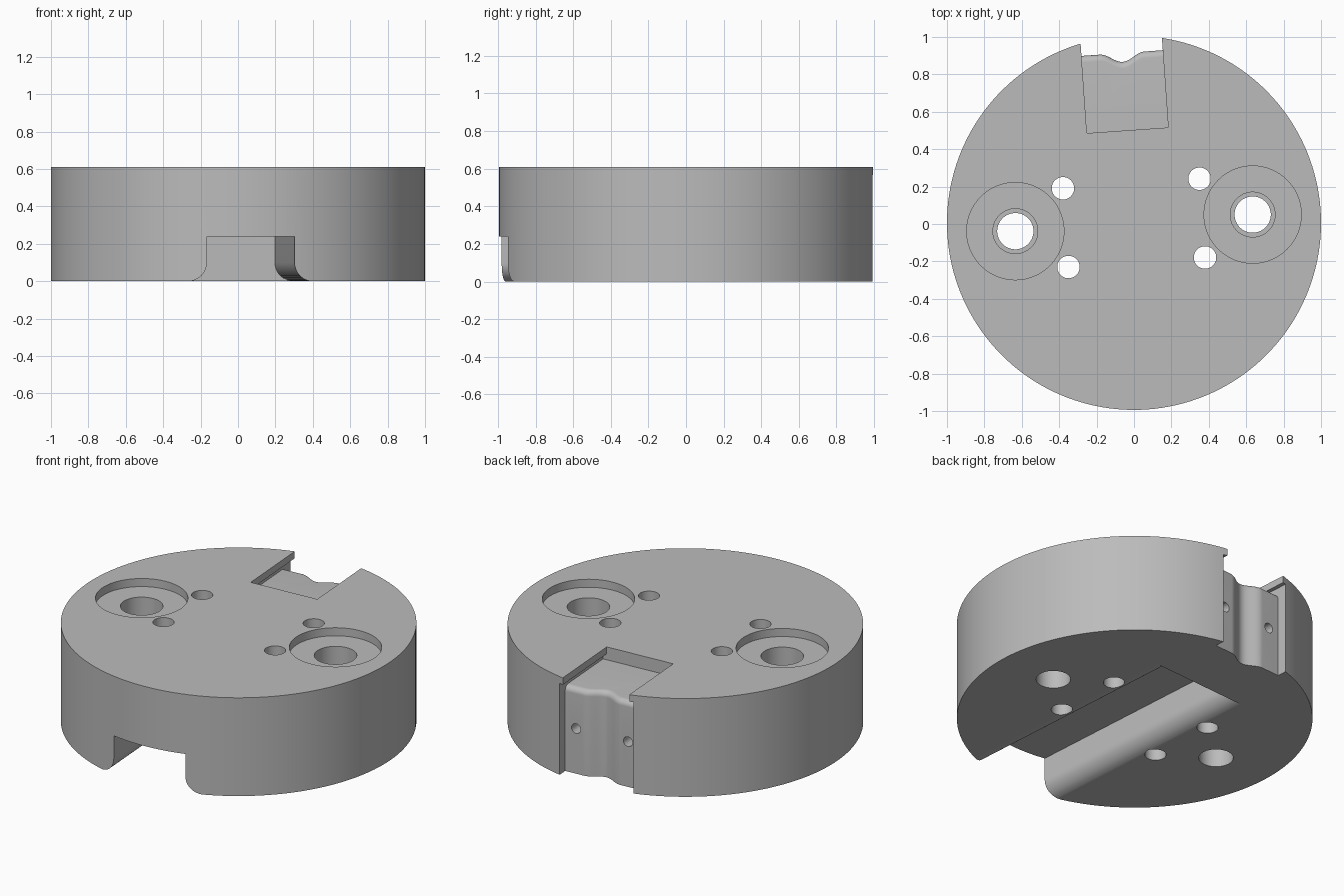
import bpy, bmesh
from math import sin, cos, pi, radians
from mathutils import Matrix

cube = bpy.data.objects.get("Cube")
if cube:
    bpy.data.objects.remove(cube, do_unlink=True)

HEIGHT = 0.61
FLOOR = 0.53          # floor of the top pocket

grey = bpy.data.materials.new("plain grey")
grey.use_nodes = True
grey.diffuse_color = (0.5, 0.5, 0.5, 1)
grey.node_tree.nodes["Principled BSDF"].inputs["Base Color"].default_value = (0.5, 0.5, 0.5, 1)


def loft(name, rings):
    """Closed solid through rings of equal point count."""
    bm = bmesh.new()
    rows = [[bm.verts.new(p) for p in ring] for ring in rings]
    n = len(rows[0])
    for a, b in zip(rows, rows[1:]):
        for i in range(n):
            j = (i + 1) % n
            bm.faces.new((a[i], a[j], b[j], b[i]))
    bm.faces.new(rows[0])
    bm.faces.new(rows[-1])
    bmesh.ops.recalc_face_normals(bm, faces=bm.faces)
    mesh = bpy.data.meshes.new(name)
    bm.to_mesh(mesh)
    bm.free()
    obj = bpy.data.objects.new(name, mesh)
    bpy.context.collection.objects.link(obj)
    return obj


def cylinder(name, x, y, r, z0, z1, n=48):
    ring = [(x + r * cos(2 * pi * i / n), y + r * sin(2 * pi * i / n)) for i in range(n)]
    return loft(name, [[(px, py, z) for px, py in ring] for z in (z0, z1)])


def box(name, half_width, y0, y1, z0, z1):
    ring = [(-half_width, y0), (half_width, y0), (half_width, y1), (-half_width, y1)]
    return loft(name, [[(x, y, z) for x, y in ring] for z in (z0, z1)])


body = cylinder("disc_body", 0, 0, 1, 0, HEIGHT, 160)
cutters = []

# Counterbored bolt holes and the four pin holes
for s in (-1, 1):
    x = 0.636 * s
    cutters += [cylinder("bore_cutter", x, 0, 0.26, HEIGHT - 0.05, 1, 96),
                cylinder("bolt_cutter", x, 0, 0.12, 0.3, 0.8),
                cylinder("through_cutter", x, 0, 0.097, -0.2, 0.4)]
    for t in (-1, 1):
        cutters.append(cylinder("pin_cutter", 0.366 * s, 0.211 * t, 0.06, -0.2, 1))

# Underside slot with rounded lower edges
arc = [(0.335 - 0.1 * sin(a), 0.1 - 0.1 * cos(a)) for a in (pi / 2 * i / 12 for i in range(13))]
half = [(0.335, -0.1)] + arc + [(0.235, 0.24)]
profile = half + [(-x, z) for x, z in reversed(half)]
cutters.append(loft("slot_cutter", [[(x, y, z) for x, z in profile] for y in (-1.3, 0.53)]))

# Top pocket with a thin lip overhanging a wider groove
cutters.append(box("pocket_cutter", 0.218, 0.496, 1.3, 0.55, 0.8))
cutters.append(box("groove_cutter", 0.242, 0.496, 1.3, FLOOR, 0.567))

# Back notch: wavy wall with a rounded top edge
wave = []
for i in range(33):
    x = -0.12 + 0.24 * i / 32
    wave.append((x, 0.91 - 0.0235 * (1 + cos(pi * x / 0.12))))
wave = [(-0.242, 0.91)] + wave + [(0.242, 0.91)]
R = 0.035
levels = [(-0.2, 0)]
levels += [(FLOOR - R + R * sin(a), R * (1 - cos(a))) for a in (pi / 2 * i / 8 for i in range(9))]
levels += [(FLOOR + 0.02, R)]
cutters.append(loft("notch_cutter", [
    [(x, y - inset, z) for x, y in wave] + [(0.242, 1.3, z), (-0.242, 1.3, z)]
    for z, inset in levels]))

# Two screw holes in the back wall
for s in (-1, 1):
    hole = cylinder("screw_cutter", 0, 0, 0.03, 0, 0.6, 24)
    hole.data.transform(Matrix.Translation((0.17 * s, 0.72, 0.28)) @ Matrix.Rotation(-pi / 2, 4, "X"))
    cutters.append(hole)

# Cut everything, then bake the result
for c in cutters:
    c.hide_render = True
    mod = body.modifiers.new(c.name, "BOOLEAN")
    mod.operation = "DIFFERENCE"
    mod.solver = "EXACT"
    mod.object = c
deps = bpy.context.evaluated_depsgraph_get()
mesh = bpy.data.meshes.new_from_object(body.evaluated_get(deps))
body.modifiers.clear()
body.data = mesh
for c in cutters:
    bpy.data.objects.remove(c, do_unlink=True)

# Turn the whole part slightly and finish
mesh.transform(Matrix.Translation((0, 0.006, 0)) @ Matrix.Rotation(radians(4), 4, "Z"))
mesh.materials.clear()
mesh.materials.append(grey)
bpy.ops.object.select_all(action="DESELECT")
body.select_set(True)
bpy.context.view_layer.objects.active = body
bpy.ops.object.shade_smooth_by_angle(angle=radians(30))
